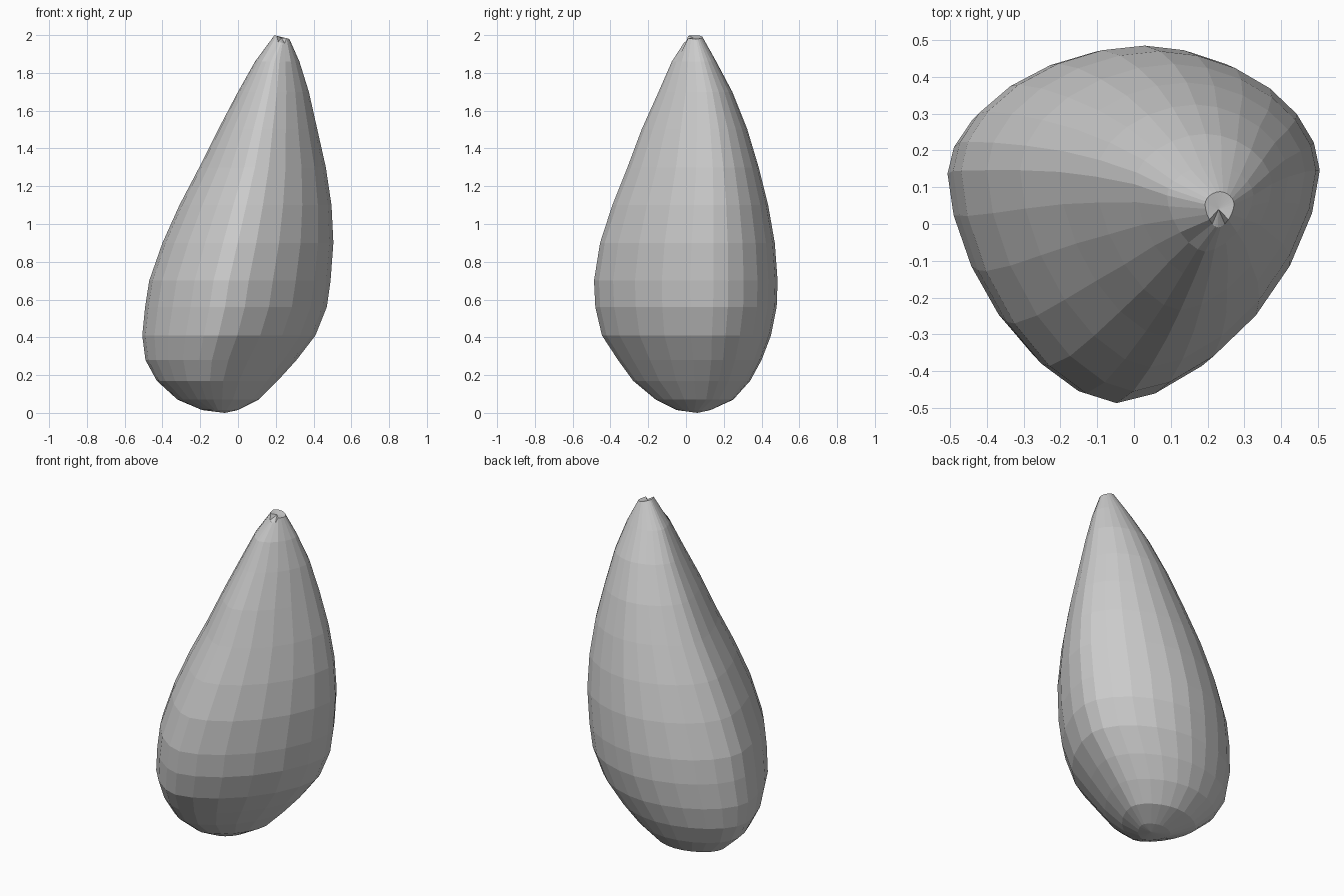
import bpy, bmesh
from math import cos, sin, pi

cube = bpy.data.objects.get("Cube")
if cube:
    bpy.data.objects.remove(cube)

SIDES = 24

# Rings from bottom to top: height, left edge, right edge, front edge, back edge
RINGS = [
    (.015, -.19, 0, -.05, .13),
    (.07, -.32, .11, -.16, .25),
    (.17, -.43, .21, -.28, .34),
    (.28, -.49, .31, -.36, .4),
    (.41, -.507, .41, -.445, .45),
    (.56, -.492, .47, -.48, .48),
    (.7, -.47, .49, -.487, .485),
    (.9, -.4, .505, -.455, .47),
    (1.1, -.31, .495, -.39, .435),
    (1.3, -.205, .465, -.31, .385),
    (1.5, -.105, .42, -.235, .325),
    (1.7, 0, .375, -.145, .245),
    (1.86, .09, .325, -.075, .16),
    (1.99, .193, .272, -.01, .088),
]


def section(z, left, right, front, back):
    """Rounded-triangle outline, fuller at the back and narrower at the front."""
    mid_x, half_x = (left + right) / 2, (right - left) / 2
    mid_y, half_y = (front + back) / 2, (back - front) / 2
    wide_y = mid_y + .3 * half_y
    points = []
    for i in range(SIDES):
        c, s = cos(2 * pi * i / SIDES), sin(2 * pi * i / SIDES)
        power = 1.85 if s > 0 else 1.65
        u, v = abs(c) ** (2 / power), abs(s) ** (2 / power)
        ridge_x = mid_x + half_x * (.04 if s > 0 else -.12)
        x = ridge_x + u * ((right if c > 0 else left) - ridge_x)
        y = wide_y + v * ((back if s > 0 else front) - wide_y)
        points.append((x, y, z))
    return points


bm = bmesh.new()
rings = [[bm.verts.new(p) for p in section(*row)] for row in RINGS]

# Slanted tip, with a small notch at the front
for v in rings[-1]:
    v.co.z += (.23 - v.co.x) * .25
    if v.co.y < .01 and v.co.x > .21:
        v.co.z -= .03

# Side walls
for low, high in zip(rings, rings[1:]):
    for i in range(SIDES):
        j = (i + 1) % SIDES
        bm.faces.new((low[i], low[j], high[j], high[i]))

# Rounded bottom and closed tip
bottom = bm.verts.new((-.07, .06, 0))
tip = bm.verts.new((.23, .04, 1.985))
for i in range(SIDES):
    j = (i + 1) % SIDES
    bm.faces.new((rings[0][j], rings[0][i], bottom))
    bm.faces.new((rings[-1][i], rings[-1][j], tip))
bmesh.ops.recalc_face_normals(bm, faces=bm.faces)

mesh = bpy.data.meshes.new("teardrop_body")
bm.to_mesh(mesh)
bm.free()
body = bpy.data.objects.new("teardrop_body", mesh)
bpy.context.collection.objects.link(body)

# Plain grey surface
grey = bpy.data.materials.new("light grey")
grey.use_nodes = True
grey.diffuse_color = (.6, .6, .6, 1)
grey.node_tree.nodes["Principled BSDF"].inputs["Base Color"].default_value = (.6, .6, .6, 1)
mesh.materials.append(grey)
